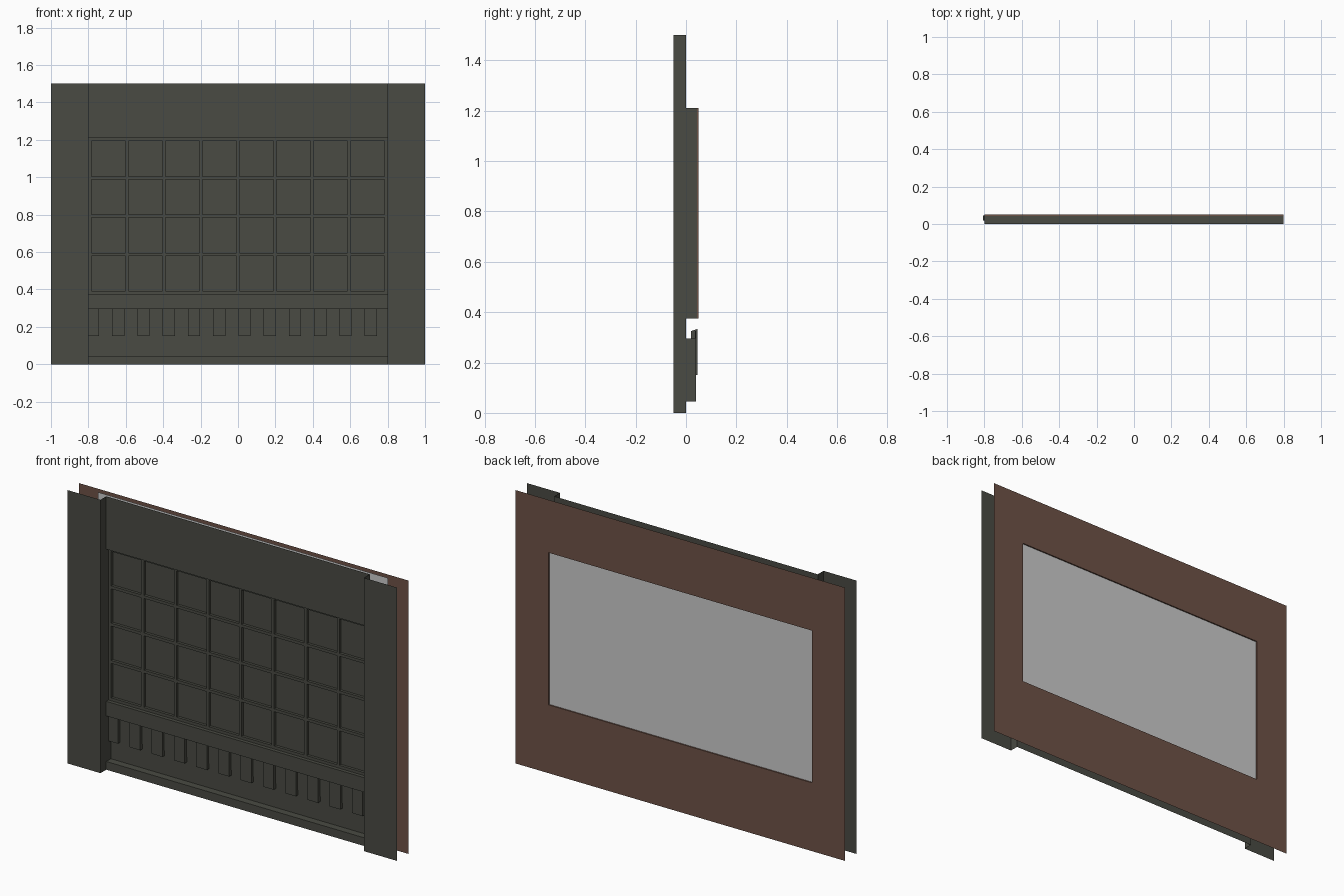
import bpy, bmesh

if "Cube" in bpy.data.objects:
    bpy.data.objects.remove(bpy.data.objects["Cube"])


def material(name, rgb):
    m = bpy.data.materials.new(name)
    m.diffuse_color = (*rgb, 1)
    m.use_nodes = True
    m.node_tree.nodes["Principled BSDF"].inputs["Base Color"].default_value = m.diffuse_color
    return m


DARK = material("dark_metal", (0.067, 0.069, 0.056))
BROWN = material("brown_wall", (0.156, 0.084, 0.061))
GREY = material("grey_backing", (0.60, 0.60, 0.60))


def make(name, mat, polys):
    """One object out of polygons given by their corner points."""
    bm = bmesh.new()
    for p in polys:
        bm.faces.new([bm.verts.new(c) for c in p])
    bmesh.ops.remove_doubles(bm, verts=bm.verts, dist=1e-5)
    me = bpy.data.meshes.new(name)
    bm.to_mesh(me)
    bm.free()
    me.materials.append(mat)
    ob = bpy.data.objects.new(name, me)
    bpy.context.collection.objects.link(ob)
    return ob


def front(x0, x1, z0, z1, y):
    """Upright sheet facing -y."""
    return [(x0, y, z0), (x1, y, z0), (x1, y, z1), (x0, y, z1)]


def back(x0, x1, z0, z1, y):
    return front(x0, x1, z0, z1, y)[::-1]


def reveal(x0, x1, z0, z1, y0, y1):
    """Four inward facing sides of a rectangular recess."""
    a, b = front(x0, x1, z0, z1, y0), front(x0, x1, z0, z1, y1)
    return [[a[i], a[(i + 1) % 4], b[(i + 1) % 4], b[i]] for i in range(4)]


def box(x0, x1, z0, z1, y0, y1, rise=0.0):
    """Box whose top may slope up towards the back by rise."""
    a = front(x0, x1, z0, z1, y0)
    b = front(x0, x1, z0, z1 + rise, y1)
    sides = [[a[i], b[i], b[(i + 1) % 4], a[(i + 1) % 4]] for i in range(4)]
    return [a, b[::-1]] + sides


W, H = 0.8, 1.5
WIN0, WIN1 = 0.375, 1.21      # window opening heights
VENT0, VENT1 = 0.045, 0.295   # lower recess heights

# Side pillars: front sheet and inner return, open behind
for s, side in ((-1, "left"), (1, "right")):
    x0, x1 = sorted((s * W, s))
    ret = [(s * W, -0.05, 0), (s * W, 0, 0), (s * W, 0, H), (s * W, -0.05, H)]
    make(side + "_pillar", DARK,
         [front(x0, x1, 0, H, -0.05), ret if s < 0 else ret[::-1]])

# Front panel bands around the two recesses
make("front_panel", DARK, [front(-W, W, a, b, 0) for a, b in
                           ((0, VENT0), (VENT1, WIN0), (WIN1, H))])

# Window recess and dark panes
make("window_recess", DARK, reveal(-W, W, WIN0, WIN1, 0, 0.043))
make("window_panes", DARK, [front(-W, W, WIN0, WIN1, 0.035)])

# Window bars: 8 x 4 panes
BAR, COLS, ROWS = 0.016, 8, 4
px = (2 * W - BAR) / COLS
pz = (WIN1 - WIN0 - BAR) / ROWS
for i in range(COLS + 1):
    x = -W + i * px
    make("window_upright", DARK, box(x, x + BAR, WIN0, WIN1, 0.02, 0.035))
for j in range(ROWS + 1):
    z = WIN0 + j * pz
    bars = []
    for i in range(COLS):
        x = -W + i * px
        bars += box(x + BAR, x + px, z, z + BAR, 0.02, 0.035)
    make("window_crossbar", DARK, bars)

# Lower recess with hanging teeth in front of a short plate
make("vent_recess", DARK, reveal(-W, W, VENT0, VENT1, 0, 0.04)
     + [front(-W, W, VENT0, VENT1, 0.04)])
make("vent_plate", DARK, box(-W, W, 0.18, 0.325, 0.036, 0.04))
for i in range(12):
    x = -0.808 + i * 0.135
    make("vent_tooth", DARK, box(x, x + 0.065, 0.15, 0.325, 0.02, 0.045, 0.008))

# Grey sheet behind the window, seen through the back wall
make("grey_backing", GREY, [back(-0.88, 0.88, 0.1, 1.485, 0.043)])

# Brown back wall with its window opening
make("back_wall", BROWN, [
    back(-1, 1, 0, WIN0, 0.05), back(-1, 1, WIN1, H, 0.05),
    back(-1, -W, WIN0, WIN1, 0.05), back(W, 1, WIN0, WIN1, 0.05)]
    + reveal(-W, W, WIN0, WIN1, 0.043, 0.05))
